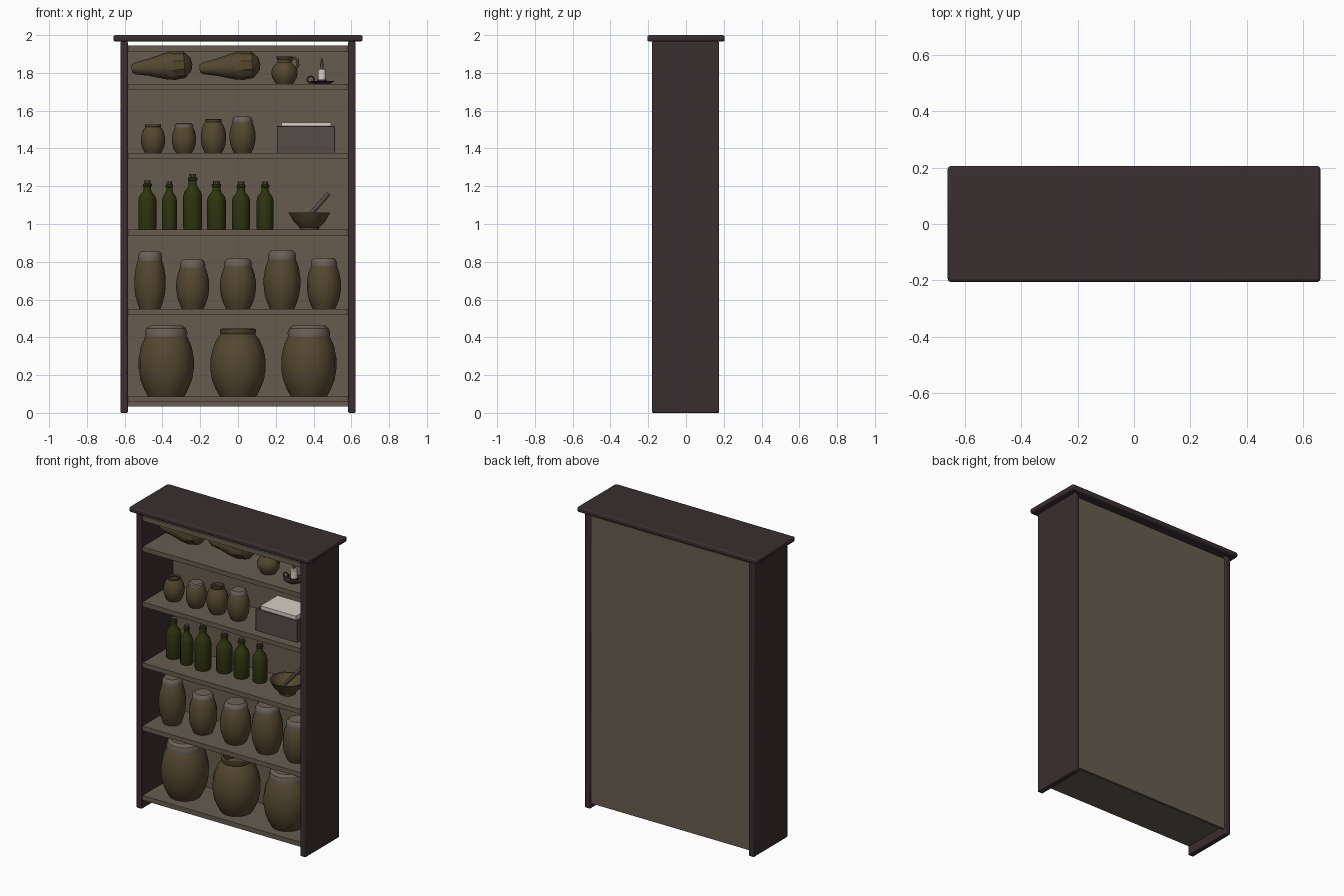
import bpy
import bmesh
import math
import random
from mathutils import Vector

random.seed(4)
if "Cube" in bpy.data.objects:
    bpy.data.objects.remove(bpy.data.objects["Cube"], do_unlink=True)


def material(name, *rgb):
    # sRGB bytes converted to linear
    lin = [((c / 255 + 0.055) / 1.055) ** 2.4 for c in rgb] + [1]
    m = bpy.data.materials.new(name)
    m.use_nodes = True
    m.diffuse_color = lin
    m.node_tree.nodes["Principled BSDF"].inputs["Base Color"].default_value = lin
    return m


DARK = material("dark wood", 58, 46, 48)
WOOD = material("shelf wood", 102, 92, 79)
CLAY = material("clay", 84, 71, 48)
CLOTH = material("cloth lid", 108, 97, 88)
GLASS = material("green glass", 46, 52, 14)
CRATE = material("crate wood", 86, 76, 69)
WHITE = material("pale wax and paper", 214, 208, 196)


def finish(name, bm, mat, loc=(0, 0, 0)):
    bmesh.ops.recalc_face_normals(bm, faces=bm.faces)
    mesh = bpy.data.meshes.new(name)
    bm.to_mesh(mesh)
    bm.free()
    mesh.materials.append(mat)
    mesh.shade_smooth()
    mesh.set_sharp_from_angle(angle=math.radians(35))
    ob = bpy.data.objects.new(name, mesh)
    ob.location = loc
    bpy.context.collection.objects.link(ob)
    return ob


def box(name, mat, lo, hi, bevel=0):
    lo, hi = Vector(lo), Vector(hi)
    bm = bmesh.new()
    bmesh.ops.create_cube(bm, size=1)
    for v in bm.verts:
        v.co = v.co * (hi - lo)
    ob = finish(name, bm, mat, (lo + hi) / 2)
    if bevel:
        mod = ob.modifiers.new("bevel", "BEVEL")
        mod.width = bevel
        mod.segments = 2
    return ob


def lathe(name, mat, profile, loc, r=1, h=1, sides=16):
    # Spin a (radius, height) outline around the vertical axis
    bm = bmesh.new()
    verts = [bm.verts.new((p * r, 0, z * h)) for p, z in profile]
    edges = [bm.edges.new(pair) for pair in zip(verts, verts[1:])]
    bmesh.ops.spin(bm, geom=verts + edges, cent=(0, 0, 0), axis=(0, 0, 1),
                   angle=math.tau, steps=sides)
    bmesh.ops.remove_doubles(bm, verts=bm.verts, dist=1e-5)
    return finish(name, bm, mat, loc)


def tube(name, mat, points, radius, loc):
    curve = bpy.data.curves.new(name, "CURVE")
    curve.dimensions = "3D"
    curve.bevel_depth = radius
    curve.bevel_resolution = 2
    curve.use_fill_caps = True
    spline = curve.splines.new("POLY")
    spline.points.add(len(points) - 1)
    for p, co in zip(spline.points, points):
        p.co = (*co, 1)
    curve.materials.append(mat)
    ob = bpy.data.objects.new(name, curve)
    ob.location = loc
    bpy.context.collection.objects.link(ob)
    return ob


# Cabinet carcass
for side, s in (("left", 1), ("right", -1)):
    x0, x1 = sorted((s * 0.583, s * 0.622))
    box(side + "_side", DARK, (x0, -0.18, 0), (x1, 0.176, 1.966), 0.006)
box("top_board", DARK, (-0.66, -0.205, 1.966), (0.66, 0.205, 2), 0.01)
box("back_panel", WOOD, (-0.584, 0.15, 0.034), (0.584, 0.166, 1.945))
FLOORS = [0.088, 0.55, 0.97, 1.375, 1.742]
for i, z in enumerate(FLOORS + [1.945]):
    box(f"shelf_{i + 1}", WOOD, (-0.584, -0.17, z - 0.031), (0.584, 0.151, z))

# Jars with cloth lids or open rims
BODY = [(0, 0), (.66, 0), (.8, .1), (.94, .24), (1, .39), (1, .54), (.92, .7), (.78, .83)]
LID = [(.7, .81), (.75, .82), (.77, .9), (.72, .96), (.58, 1), (0, 1)]
RIM = [(.62, .92), (.65, .94), (.65, .99), (.56, 1), (.52, .93), (.6, .85), (0, .8)]


def jar(name, x, y, floor, r, top, lidded=True):
    h = top - floor
    loc = (x, y, floor)
    if lidded:
        lathe(name, CLAY, BODY + [(.68, .88), (0, .88)], loc, r, h)
        lathe(name + "_lid", CLOTH, LID, loc, r, h)
    else:
        lathe(name, CLAY, BODY + RIM, loc, r, h)


for i, (x, top, lid) in enumerate([(-.38, .463, True), (0, .447, False), (.375, .463, True)]):
    jar(f"large_jar_{i + 1}", x, -0.015, FLOORS[0], 0.146, top, lid)
for i, (x, r, top) in enumerate([(-.466, .083, .855), (-.24, .087, .812), (0, .095, .817),
                                 (.233, .097, .86), (.455, .09, .82)]):
    jar(f"medium_jar_{i + 1}", x, -0.025, FLOORS[1], r, top)
for i, (x, r, top) in enumerate([(-.45, .064, 1.527), (-.286, .064, 1.535),
                                 (-.13, .067, 1.555), (.024, .069, 1.568)]):
    jar(f"small_jar_{i + 1}", x, -0.03, FLOORS[3], r, top, i % 2 == 1)

# Bottles with stoppers
BOTTLE = [(0, 0), (.94, 0), (1, .04), (1, .6), (.88, .68), (.5, .77), (.42, .82),
          (.42, .88), (.5, .89), (.5, .93), (.38, .94), (0, .94)]
for i, (x, y, r, top) in enumerate([(-.48, .01, .048, 1.23), (-.363, -.02, .04, 1.225),
                                    (-.24, -.025, .05, 1.265), (-.114, .02, .05, 1.228),
                                    (.016, .015, .048, 1.225), (.143, .025, .045, 1.225)]):
    loc = (x, y, FLOORS[2])
    lathe(f"bottle_{i + 1}", GLASS, BOTTLE, loc, r, top - FLOORS[2], 12)
    lathe(f"stopper_{i + 1}", CRATE, [(0, .93), (.34, .93), (.38, 1), (0, 1)],
          loc, r, top - FLOORS[2], 10)

# Mixing bowl and pestle
lathe("bowl", CLAY, [(0, 0), (.05, 0), (.052, .012), (.085, .045), (.11, .09),
                     (.1, .09), (.075, .047), (.04, .02), (0, .018)], (.378, -.02, FLOORS[2]))
tube("pestle", CRATE, [(-.04, 0, .03), (.103, 0, .192)], 0.012, (.378, -.02, FLOORS[2]))

# Open crate holding a stack of paper
z = FLOORS[3]
x0, x1, y0, y1, t, zt = .206, .513, -.11, .11, .012, 1.518
box("crate_base", CRATE, (x0, y0, z), (x1, y1, z + t))
for label, a, b in (("front", (x0, y0), (x1, y0 + t)), ("back", (x0, y1 - t), (x1, y1)),
                    ("right", (x0, y0), (x0 + t, y1)), ("left", (x1 - t, y0), (x1, y1))):
    box("crate_" + label, CRATE, (*a, z), (*b, zt), 0.003)
for i in range(5):
    dx, dy = random.uniform(-.006, .006), random.uniform(-.006, .006)
    base = z + .02 + i * .029
    box(f"paper_{i + 1}", WHITE, (.227 + dx, -.09 + dy, base),
        (.488 + dx, .09 + dy, base + .027))

# Two cured joints lying along the top shelf
JOINT = [(0, 0), (.02, 0), (.032, .02), (.045, .09), (.07, .18), (.076, .225),
         (.07, .28), (.035, .315), (0, .322)]
for i, x in enumerate((-.563, -.203)):
    ob = lathe(f"cured_joint_{i + 1}", CLAY, JOINT, (x, 0, 1.823), sides=10)
    ob.rotation_euler = (0, math.radians(86), 0)

# Jug with handle
lathe("jug", CLAY, [(0, 0), (.045, 0), (.066, .035), (.07, .065), (.06, .09), (.038, .112),
                    (.036, .125), (.046, .144), (.038, .144), (.03, .12), (0, .1)],
      (.246, -.03, FLOORS[4]))
tube("jug_handle", CLAY, [(.035, 0, .125), (.055, 0, .138), (.07, 0, .125),
                          (.072, 0, .1), (.058, 0, .075)], 0.007, (.246, -.03, FLOORS[4]))

# Candle on its dish
spot = (.444, -.045, FLOORS[4])
lathe("candle_dish", DARK, [(0, 0), (.045, 0), (.065, .014), (.06, .016), (.04, .007),
                            (.026, .007), (.026, .022), (0, .022)], spot)
lathe("candle", WHITE, [(0, .015), (.021, .015), (.021, .075), (.015, .08), (0, .08)], spot)
lathe("candle_flame", CLOTH, [(0, .078), (.007, .085), (.01, .1), (.006, .122), (0, .143)],
      spot, sides=8)
ring = [(.018 * math.cos(a), 0, .018 * math.sin(a)) for a in
        (math.tau * k / 12 for k in range(13))]
tube("dish_ring", DARK, ring, 0.004, (.385, -.045, FLOORS[4] + .022))
